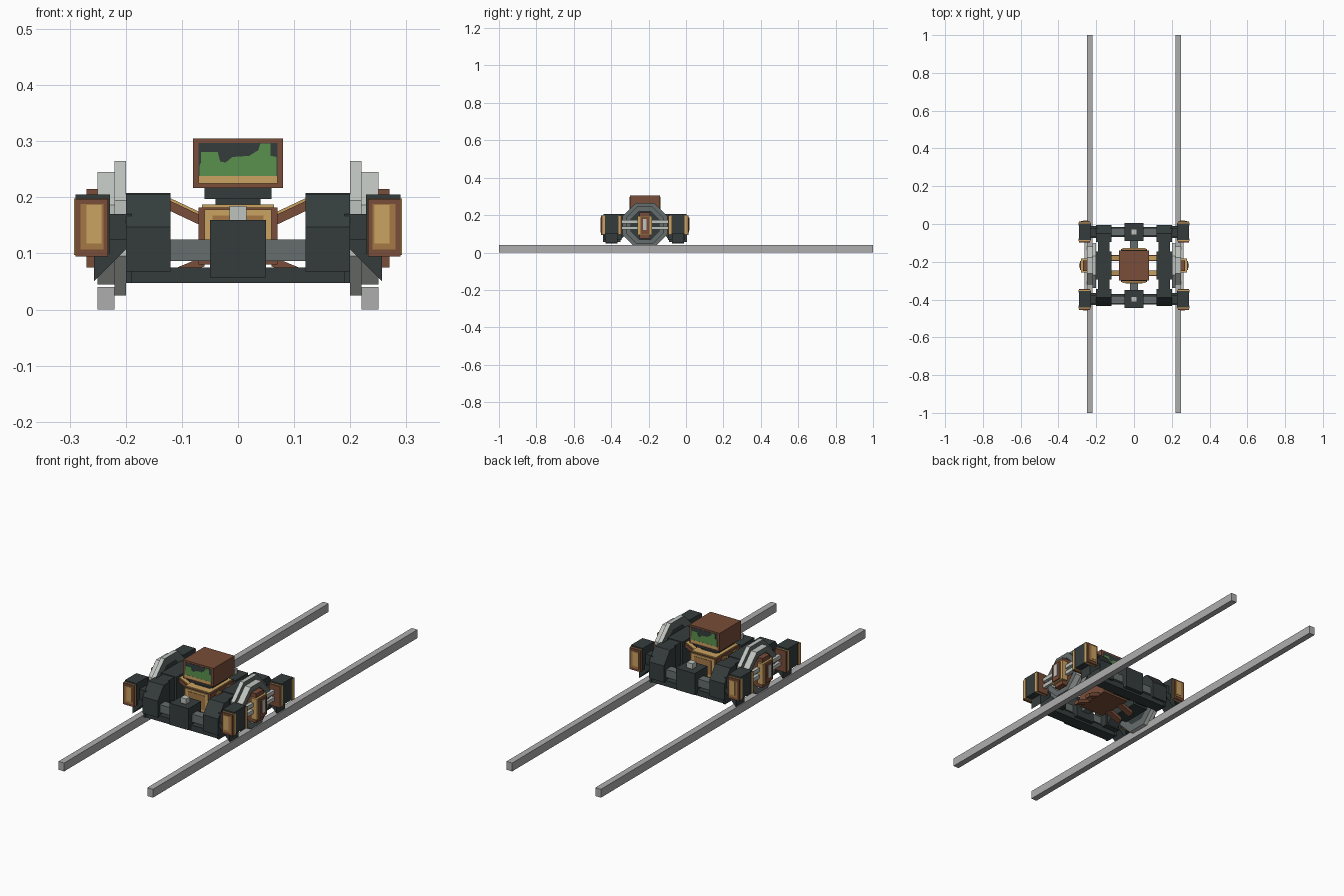
import bpy, bmesh, math

if "Cube" in bpy.data.objects:
    bpy.data.objects.remove(bpy.data.objects["Cube"])

CY = -0.22  # middle of the vehicle along the rails


def mat(name, r, g, b):
    m = bpy.data.materials.new(name)
    m.diffuse_color = (r, g, b, 1)
    m.use_nodes = True
    m.node_tree.nodes["Principled BSDF"].inputs["Base Color"].default_value = m.diffuse_color
    return m


DARK = mat("dark_slate", 0.036, 0.046, 0.046)
MID = mat("slate_grey", 0.13, 0.155, 0.15)
LIGHT = mat("pale_grey", 0.52, 0.55, 0.52)
RAIL = mat("rail_grey", 0.42, 0.42, 0.42)
BROWN = mat("copper_brown", 0.19, 0.075, 0.04)
TAN = mat("brass_tan", 0.60, 0.37, 0.12)
BRONZE = mat("bronze", 0.38, 0.19, 0.06)
GREEN = mat("screen_green", 0.10, 0.28, 0.075)


def finish(name, bm, *mats):
    bmesh.ops.recalc_face_normals(bm, faces=bm.faces)
    me = bpy.data.meshes.new(name)
    bm.to_mesh(me)
    bm.free()
    for m in mats:
        me.materials.append(m)
    ob = bpy.data.objects.new(name, me)
    bpy.context.collection.objects.link(ob)
    return ob


def box(name, x, y, z, m):
    """Box given by (low, high) ranges."""
    bm = bmesh.new()
    bmesh.ops.create_cube(bm, size=1)
    for v in bm.verts:
        v.co = [r[0] if c < 0 else r[1] for c, r in zip(v.co, (x, y, z))]
    return finish(name, bm, m)


def prism(name, pts, axis, lo, hi, m):
    """Extrude a profile along x (points are y,z) or along y (points are x,z)."""
    bm = bmesh.new()
    put = (lambda p, d: (d, p[0], p[1])) if axis == "x" else (lambda p, d: (p[0], d, p[1]))
    a = [bm.verts.new(put(p, lo)) for p in pts]
    b = [bm.verts.new(put(p, hi)) for p in pts]
    bm.faces.new(a)
    bm.faces.new(b[::-1])
    n = len(pts)
    for i in range(n):
        bm.faces.new((a[i], a[(i + 1) % n], b[(i + 1) % n], b[i]))
    return finish(name, bm, m)


def ring(name, r_out, r_in, x0, x1):
    """Octagonal ring round the x axis, pale on the tread and grey on the sides."""
    bm = bmesh.new()
    loops = []
    for r, x in ((r_out, x0), (r_out, x1), (r_in, x1), (r_in, x0)):
        k = r / math.cos(math.pi / 8)
        loops.append([bm.verts.new((x, CY + k * math.cos(a), 0.145 + k * math.sin(a)))
                      for a in (math.pi / 8 + i * math.pi / 4 for i in range(8))])
    for j in range(4):
        p, q = loops[j], loops[(j + 1) % 4]
        for i in range(8):
            f = bm.faces.new((p[i], p[(i + 1) % 8], q[(i + 1) % 8], q[i]))
            f.material_index = j % 2
    return finish(name, bm, LIGHT, MID)


def span(s, a, b):
    """Range a..b mirrored to side s."""
    return (a, b) if s > 0 else (-b, -a)


def yspan(e, a, b):
    """Range at distances a..b from the middle, toward end e."""
    return (CY + a, CY + b) if e > 0 else (CY - b, CY - a)


def octagon(r):
    k = r / math.cos(math.pi / 8)
    return [(CY + k * math.cos(math.pi / 8 + i * math.pi / 4),
             0.145 + k * math.sin(math.pi / 8 + i * math.pi / 4)) for i in range(8)]


for s in (-1, 1):
    # Rails
    box("rail", span(s, 0.22, 0.25), (-1, 1), (0, 0.04), RAIL)

    # Wheels with flange, tread and web
    ring("wheel_flange", 0.12, 0.085, s * 0.20, s * 0.22)
    ring("wheel_tread", 0.10, 0.075, s * 0.22, s * 0.25)
    prism("wheel_web", octagon(0.09), "x", s * 0.203, s * 0.215, DARK)

    # Hub cap and the twin rods between corner pods
    box("hub_plate", span(s, 0.215, 0.27), (CY - 0.028, CY + 0.028), (0.075, 0.215), BROWN)
    box("hub_cap", span(s, 0.25, 0.28), (CY - 0.038, CY + 0.038), (0.095, 0.195), TAN)
    box("hub_frame", span(s, 0.26, 0.287), (CY - 0.024, CY + 0.024), (0.10, 0.19), BROWN)
    box("hub_pin", span(s, 0.26, 0.29), (CY - 0.01, CY + 0.01), (0.12, 0.18), LIGHT)
    for z in (0.122, 0.155):
        box("side_rod", span(s, 0.245, 0.262), (CY - 0.15, CY + 0.15), (z, z + 0.018), LIGHT)

    # Side frame with sloped ends
    side = [(-0.215, 0.068), (-0.215, 0.147), (-0.145, 0.205), (0.145, 0.205),
            (0.215, 0.147), (0.215, 0.068), (0.13, 0.068), (0.10, 0.10),
            (-0.10, 0.10), (-0.13, 0.068)]
    prism("side_frame", [(CY + y, z) for y, z in side], "x", s * 0.13, s * 0.19, DARK)
    box("side_frame_middle", span(s, 0.12, 0.20), (CY - 0.075, CY + 0.075), (0.09, 0.208), DARK)

    for e in (-1, 1):
        # Frame end blocks
        end = [(0.215, 0.068), (0.215, 0.147), (0.17, 0.205), (0.125, 0.205), (0.125, 0.068)]
        prism("frame_end", [(CY + e * y, z) for y, z in end], "x", s * 0.12, s * 0.20, DARK)

        # Corner pods: dark body, brass bands, brown end caps with inlays
        box("pod_body", span(s, 0.228, 0.29), yspan(e, 0.135, 0.222), (0.10, 0.205), DARK)
        for a, b in ((0.129, 0.142), (0.212, 0.227)):
            box("pod_band", span(s, 0.231, 0.2925), yspan(e, a, b), (0.097, 0.198), TAN)
        for a, b in ((0.123, 0.131), (0.224, 0.234)):
            box("pod_cap", span(s, 0.232, 0.29), yspan(e, a, b), (0.095, 0.197), BROWN)
        box("pod_inlay_bronze", span(s, 0.240, 0.281), yspan(e, 0.23, 0.236), (0.107, 0.188), BRONZE)
        box("pod_inlay_brass", span(s, 0.243, 0.270), yspan(e, 0.23, 0.2375), (0.118, 0.186), TAN)
        box("pod_arm", span(s, 0.19, 0.24), yspan(e, 0.155, 0.20), (0.12, 0.17), DARK)

        # Angled track guards under the pods
        guard = [(0.19, 0.047), (0.19, 0.125), (0.257, 0.125), (0.257, 0.05), (0.20, 0.107), (0.20, 0.047)]
        ya, yb = yspan(e, 0.145, 0.21)
        prism("track_guard", [(s * x, z) for x, z in guard], "y", ya, yb, DARK)

        # Braces from the side frames to the core
        for za, zb in ((0.198, 0.165), (0.066, 0.095)):
            ya, yb = yspan(e, 0.025, 0.055)
            prism("core_brace", [(s * 0.13, za), (s * 0.06, zb), (s * 0.06, zb - 0.018),
                                 (s * 0.13, za - 0.018)], "y", ya, yb, BROWN)
        ya, yb = yspan(e, 0.03, 0.05)
        prism("brace_strip", [(s * 0.13, 0.203), (s * 0.06, 0.17), (s * 0.06, 0.164),
                              (s * 0.13, 0.197)], "y", ya, yb, TAN)

# Cross members, coupling blocks and pistons at both ends
for e in (-1, 1):
    box("cross_bar", (-0.13, 0.13), yspan(e, 0.16, 0.20), (0.087, 0.125), MID)
    box("lower_bar", (-0.20, 0.20), yspan(e, 0.15, 0.205), (0.047, 0.075), DARK)
    box("coupling_block", (-0.05, 0.05), yspan(e, 0.13, 0.225), (0.057, 0.16), DARK)
    box("coupling_piston", (-0.015, 0.015), yspan(e, 0.163, 0.193), (0.155, 0.185), LIGHT)
    box("centre_rod", (-0.02, 0.02), yspan(e, 0.07, 0.14), (0.09, 0.13), MID)
    # Core inlays
    box("core_inlay", (-0.06, 0.06), yspan(e, 0.085, 0.092), (0.09, 0.178), TAN)
    box("core_panel", (-0.045, 0.045), yspan(e, 0.085, 0.094), (0.10, 0.168), BRONZE)

# Core and neck
box("core", (-0.07, 0.07), (CY - 0.088, CY + 0.088), (0.08, 0.182), BROWN)
box("core_top", (-0.064, 0.064), (CY - 0.085, CY + 0.085), (0.178, 0.187), TAN)
box("neck_lower", (-0.04, 0.04), (CY - 0.05, CY + 0.05), (0.18, 0.20), DARK)
box("neck_upper", (-0.06, 0.06), (CY - 0.06, CY + 0.06), (0.197, 0.218), DARK)

# Cabin with a picture screen at each end
box("cabin", (-0.08, 0.08), (CY - 0.08, CY + 0.08), (0.217, 0.305), BROWN)
hill = [(-0.069, 0.237), (0.069, 0.237), (0.069, 0.272), (0.058, 0.274), (0.058, 0.296),
        (0.04, 0.296), (0.036, 0.284), (0.02, 0.274), (-0.01, 0.272), (-0.022, 0.262),
        (-0.032, 0.264), (-0.036, 0.281), (-0.066, 0.281), (-0.066, 0.262), (-0.069, 0.255)]
for e in (-1, 1):
    box("screen", (-0.07, 0.07), yspan(e, 0.078, 0.081), (0.225, 0.297), DARK)
    box("screen_ground", (-0.07, 0.07), yspan(e, 0.078, 0.083), (0.225, 0.238), TAN)
    ya, yb = yspan(e, 0.078, 0.0825)
    prism("screen_hill", [(-e * x, z) for x, z in hill], "y", ya, yb, GREEN)
